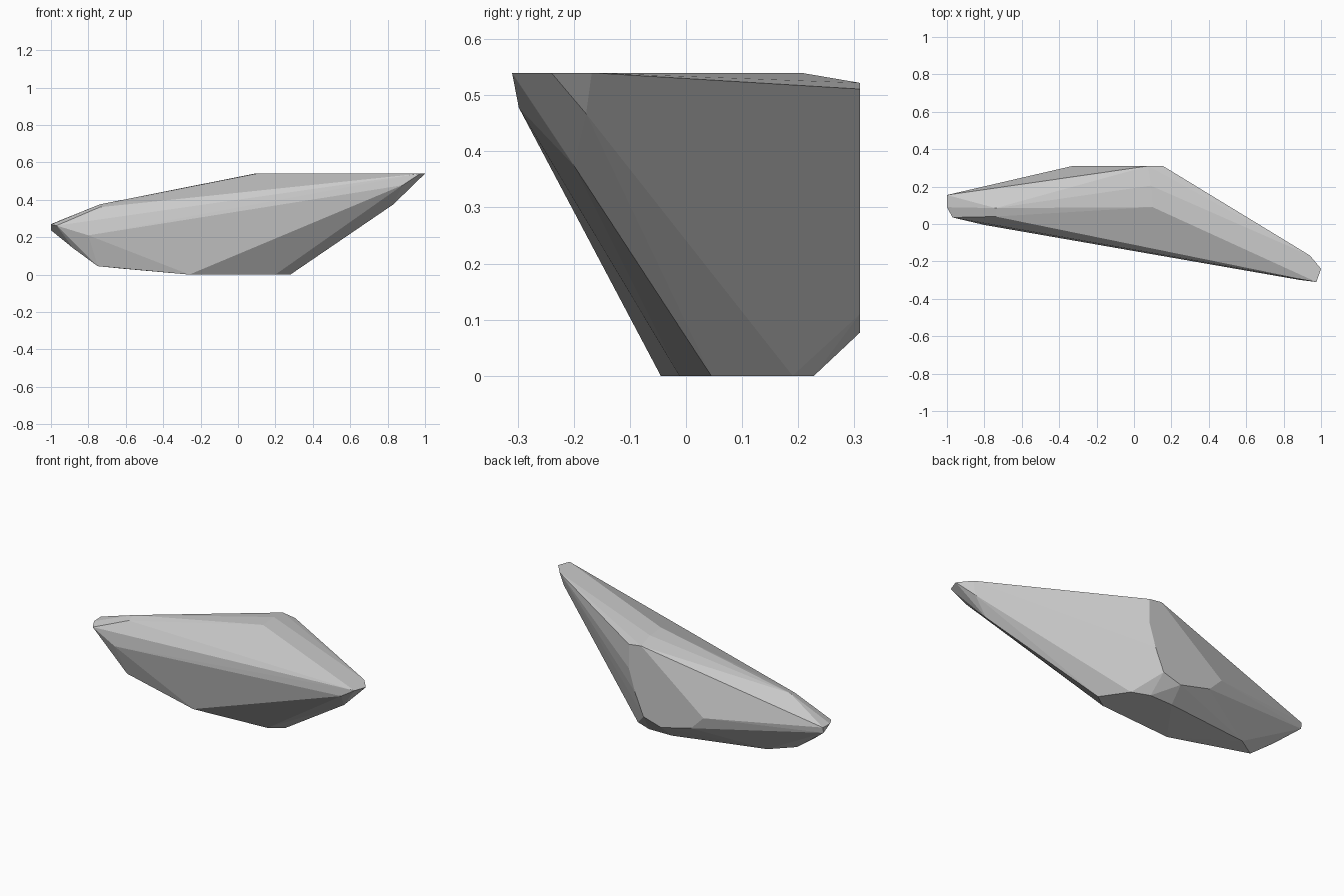
import bpy, bmesh

# corner points of the faceted stone, grouped by region
top = [(.09, .205, .54), (.1, .09, .54), (.94, -.168, .54), (1, -.24, .54),
       (.975, -.31, .54)]
back = [(.155, .31, .511), (.075, .31, .522), (.155, .31, .37), (.115, .31, .24),
        (.06, .31, .11), (-.055, .31, .077), (-.25, .31, .125), (-.33, .31, .205)]
base = [(.2, -.012, 0), (.28, .045, 0), (.18, .19, 0), (.08, .228, 0),
        (-.065, .225, 0), (-.26, -.045, 0)]
right_tip = [(.88, -.298, .478), (.91, -.24, .465), (.92, -.178, .467), (.83, -.2, .375)]
left_tip = [(-1, .155, .27), (-1, .15, .237), (-1, .09, .268), (-.97, .035, .262),
            (-.8, -.005, .21), (-.88, .07, .14), (-.74, .085, .375), (-.74, .04, .36),
            (-.75, .04, .045), (-.62, .13, .032)]

# the stone is the convex shell around those corners
bm = bmesh.new()
for p in top + back + base + right_tip + left_tip:
    bm.verts.new(p)
hull = bmesh.ops.convex_hull(bm, input=bm.verts[:])
loose = [v for v in bm.verts if not v.link_faces]
bmesh.ops.delete(bm, geom=loose, context='VERTS')
bmesh.ops.dissolve_limit(bm, angle_limit=.02, verts=bm.verts[:], edges=bm.edges[:])
bmesh.ops.recalc_face_normals(bm, faces=bm.faces[:])

mesh = bpy.data.meshes.new("stone")
bm.to_mesh(mesh)
bm.free()
stone = bpy.data.objects.new("stone", mesh)
bpy.context.collection.objects.link(stone)
